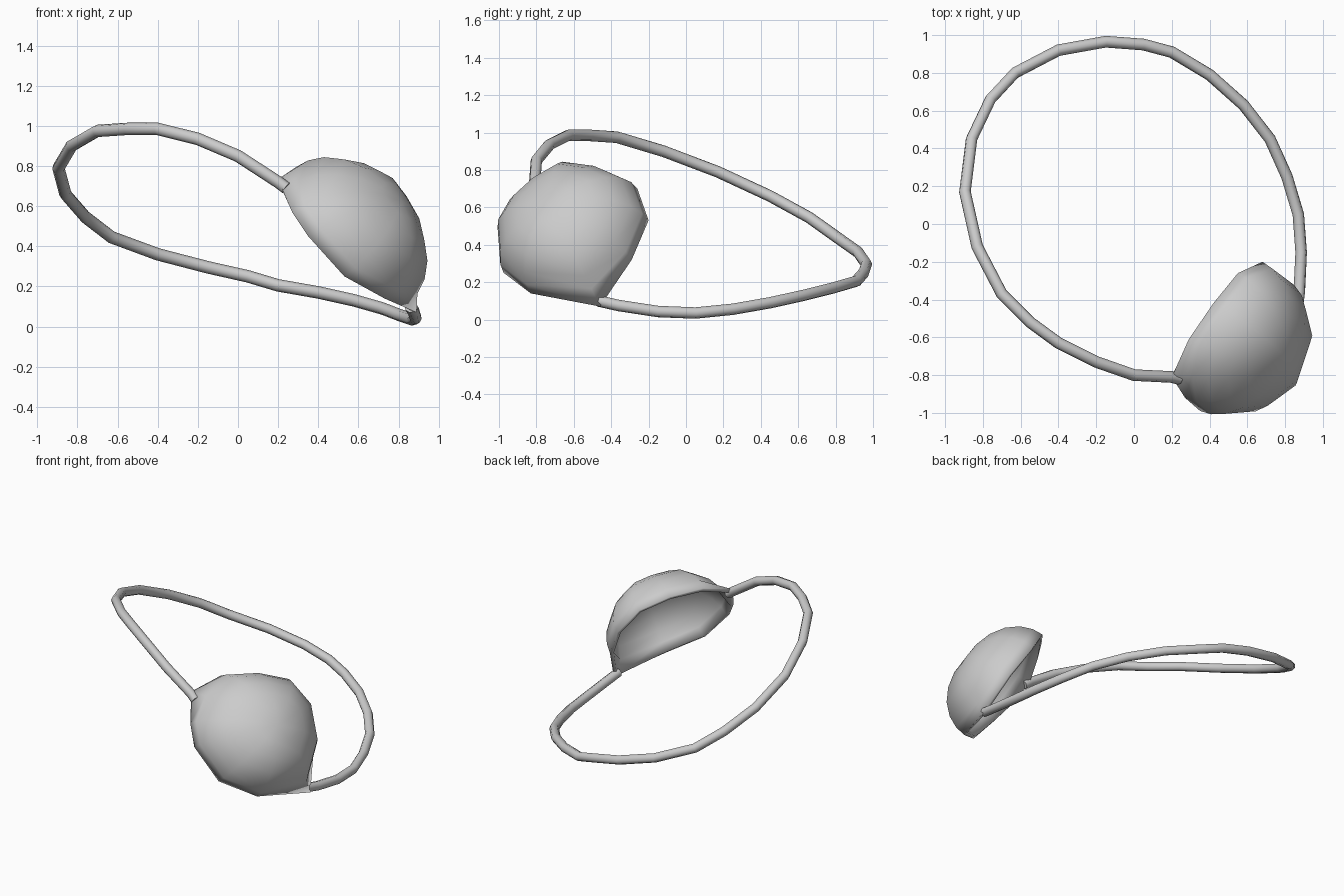
import bpy, bmesh, math
from mathutils import Vector

if "Cube" in bpy.data.objects:
    bpy.data.objects.remove(bpy.data.objects["Cube"])

# Strap: round cord following a tilted loop
path = [(0.24, -0.82, 0.69), (0.2, -0.81, 0.72), (0, -0.8, 0.85), (-0.2, -0.73, 0.935),
        (-0.4, -0.63, 0.985), (-0.55, -0.52, 0.985), (-0.7, -0.37, 0.975), (-0.83, -0.12, 0.9),
        (-0.895, 0.17, 0.79), (-0.86, 0.45, 0.66), (-0.76, 0.66, 0.545), (-0.63, 0.8, 0.445),
        (-0.4, 0.92, 0.36), (-0.15, 0.965, 0.295), (0.05, 0.95, 0.25), (0.2, 0.91, 0.205),
        (0.4, 0.79, 0.17), (0.58, 0.63, 0.13), (0.72, 0.45, 0.09), (0.81, 0.25, 0.055),
        (0.87, 0.05, 0.035), (0.885, -0.15, 0.043), (0.875, -0.36, 0.075), (0.86, -0.47, 0.1)]
curve = bpy.data.curves.new("strap", 'CURVE')
curve.dimensions = '3D'
curve.bevel_depth = 0.031
curve.bevel_resolution = 2
curve.use_fill_caps = True
spline = curve.splines.new('POLY')
spline.points.add(len(path) - 1)
for p, co in zip(spline.points, path):
    p.co = (*co, 1)
strap = bpy.data.objects.new("strap", curve)
bpy.context.collection.objects.link(strap)
bpy.context.view_layer.objects.active = strap
strap.select_set(True)
bpy.ops.object.convert(target='MESH')
bpy.ops.object.shade_smooth_by_angle(angle=math.radians(50))
strap.select_set(False)

# Eye cup: rim outline (strap corners at index 0 and 6) domed outwards
rim = [(0.2, -0.81, 0.735), (0.29, -0.61, 0.795), (0.42, -0.42, 0.77), (0.55, -0.26, 0.7),
       (0.68, -0.2, 0.53), (0.8, -0.29, 0.32), (0.89, -0.46, 0.07), (0.73, -0.83, 0.14),
       (0.53, -0.975, 0.25), (0.35, -0.99, 0.45), (0.27, -0.92, 0.57)]
corners = (0, 6)
centre = Vector((0.56, -0.6, 0.43))
out = Vector((0.74, -0.36, 0.57)).normalized()
depth = 0.345
bm = bmesh.new()
rings = []
for a in (0, 12, 26, 42, 58, 74):
    s, f = math.cos(math.radians(a)), math.sin(math.radians(a))
    ring = []
    for i, co in enumerate(rim):
        k = s * (0.87 if i in corners and a > 0 else 1)
        ring.append(bm.verts.new(centre + (Vector(co) - centre) * k + out * depth * f))
    rings.append(ring)
n = len(rim)
for lo, hi in zip(rings, rings[1:]):
    for i in range(n):
        j = (i + 1) % n
        bm.faces.new((lo[i], lo[j], hi[j], hi[i]))
apex = bm.verts.new(centre + out * depth)
for i in range(n):
    bm.faces.new((rings[-1][i], rings[-1][(i + 1) % n], apex))
bmesh.ops.recalc_face_normals(bm, faces=bm.faces)
apex.normal_update()
if apex.normal.dot(out) < 0:
    bmesh.ops.reverse_faces(bm, faces=bm.faces)
mesh = bpy.data.meshes.new("eye_cup")
bm.to_mesh(mesh)
bm.free()
cup = bpy.data.objects.new("eye_cup", mesh)
bpy.context.collection.objects.link(cup)
shell = cup.modifiers.new("shell", 'SOLIDIFY')
shell.thickness = 0.025
shell.offset = -1
bpy.context.view_layer.objects.active = cup
cup.select_set(True)
bpy.ops.object.shade_smooth_by_angle(angle=math.radians(50))
